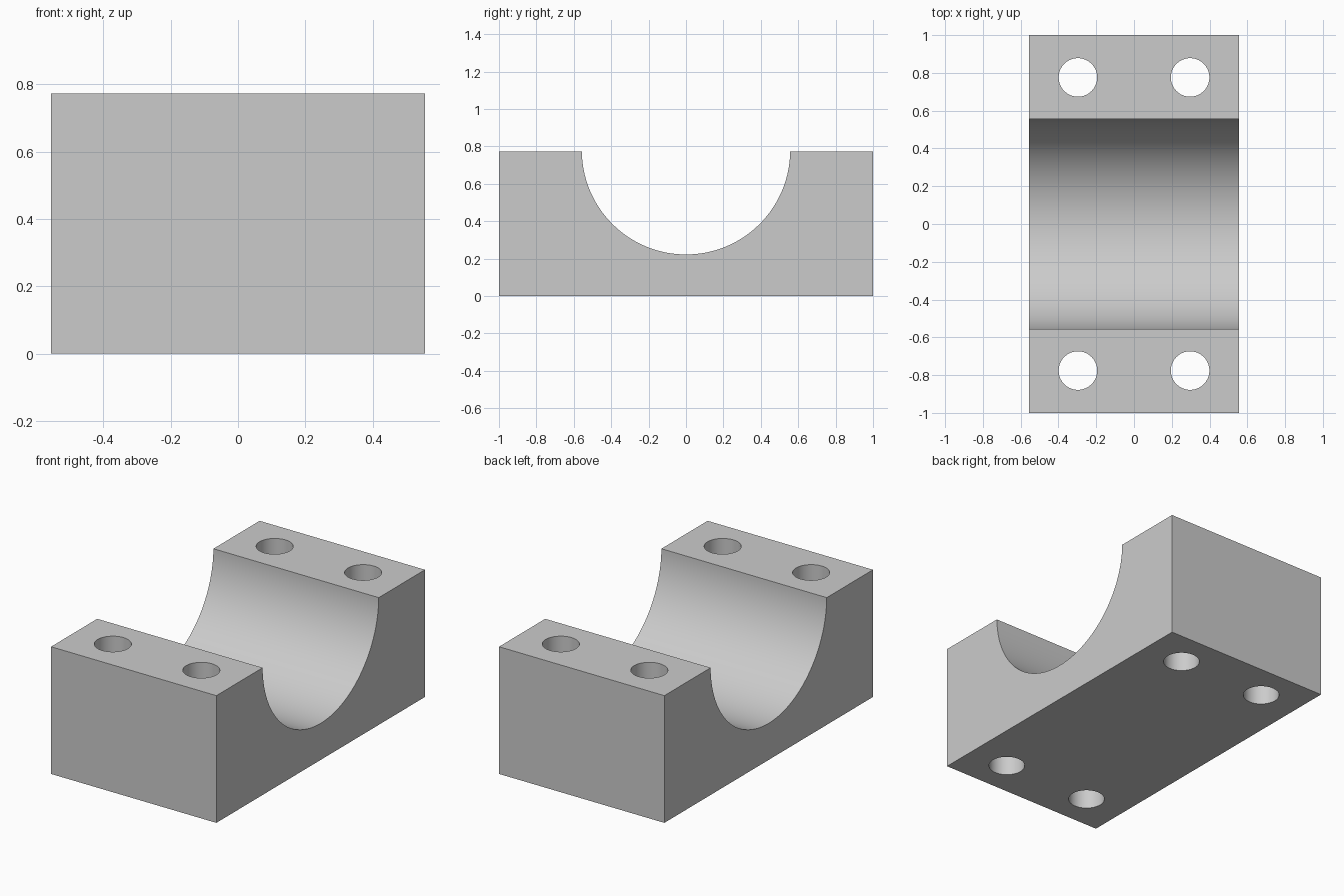
import bpy
import math

HALF_X, HALF_Y, HEIGHT = 0.555, 1.0, 0.772
BORE_R, BORE_Z = 0.557, 0.779
HOLE_R, HOLE_X, HOLE_Y = 0.102, 0.297, 0.776

default = bpy.data.objects.get("Cube")
if default:
    bpy.data.objects.remove(default, do_unlink=True)

grey = bpy.data.materials.new("plain grey")
grey.use_nodes = True
colour = (0.6, 0.6, 0.6, 1)
grey.diffuse_color = colour
grey.node_tree.nodes["Principled BSDF"].inputs["Base Color"].default_value = colour


def cylinder(name, radius, depth, location, sides, rotation=(0, 0, 0)):
    bpy.ops.mesh.primitive_cylinder_add(vertices=sides, radius=radius, depth=depth,
                                        location=location, rotation=rotation)
    obj = bpy.context.object
    obj.name = name
    obj.hide_render = True
    return obj


# Solid block
bpy.ops.mesh.primitive_cube_add(size=2, location=(0, 0, HEIGHT / 2))
block = bpy.context.object
block.name = "bearing_block"
block.scale = (HALF_X, HALF_Y, HEIGHT / 2)
bpy.ops.object.transform_apply(location=True, rotation=True, scale=True)
block.data.materials.append(grey)

# Half-round channel along x and four bolt holes
cutters = [cylinder("channel_cutter", BORE_R, 2, (0, 0, BORE_Z), 128,
                    (0, math.pi / 2, 0))]
for x in (-HOLE_X, HOLE_X):
    for y in (-HOLE_Y, HOLE_Y):
        cutters.append(cylinder("bolt_hole_cutter", HOLE_R, 2, (x, y, HEIGHT / 2), 64))

# Cut the block, then drop the cutters
bpy.ops.object.select_all(action="DESELECT")
block.select_set(True)
bpy.context.view_layer.objects.active = block
for cutter in cutters:
    cut = block.modifiers.new(cutter.name, "BOOLEAN")
    cut.operation = "DIFFERENCE"
    cut.solver = "EXACT"
    cut.object = cutter
    bpy.ops.object.modifier_apply(modifier=cut.name)
    bpy.data.objects.remove(cutter, do_unlink=True)

# Smooth round walls, sharp edges
bpy.ops.object.shade_smooth_by_angle(angle=math.radians(30))
